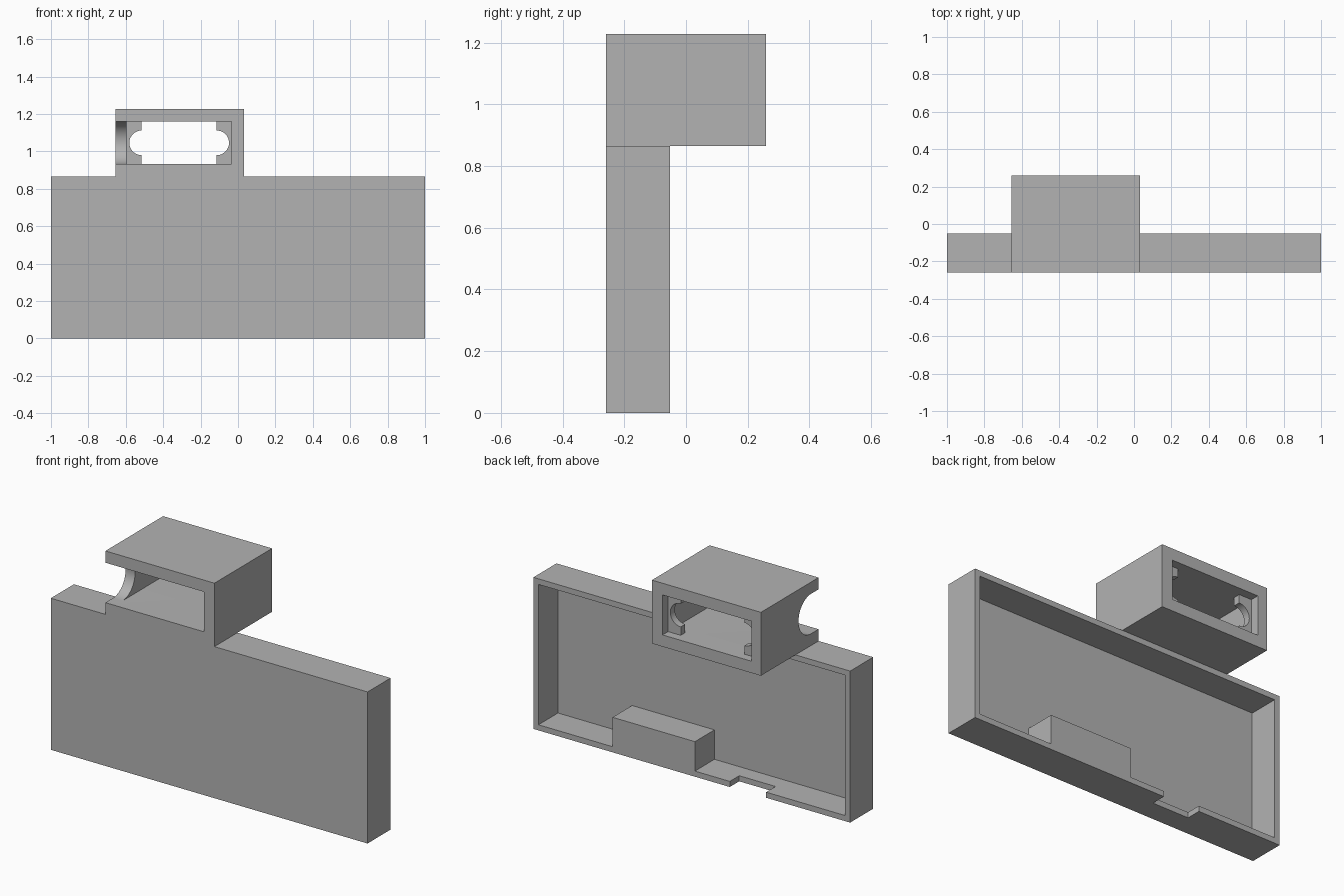
import bpy
import bmesh
import math

cube = bpy.data.objects.get("Cube")
if cube:
    bpy.data.objects.remove(cube, do_unlink=True)

grey = bpy.data.materials.new("matte grey")
grey.use_nodes = True
colour = (0.45, 0.45, 0.45, 1)
grey.diffuse_color = colour
grey.node_tree.nodes["Principled BSDF"].inputs["Base Color"].default_value = colour


def prism(name, points, direction):
    """Extrude a flat outline along a direction into a closed solid."""
    bm = bmesh.new()
    face = bm.faces.new([bm.verts.new(p) for p in points])
    ext = bmesh.ops.extrude_face_region(bm, geom=[face])
    verts = [v for v in ext["geom"] if isinstance(v, bmesh.types.BMVert)]
    bmesh.ops.translate(bm, verts=verts, vec=direction)
    bmesh.ops.recalc_face_normals(bm, faces=bm.faces)
    mesh = bpy.data.meshes.new(name)
    bm.to_mesh(mesh)
    bm.free()
    mesh.materials.append(grey)
    obj = bpy.data.objects.new(name, mesh)
    bpy.context.collection.objects.link(obj)
    return obj


def box(name, x0, x1, y0, y1, z0, z1):
    outline = [(x0, y0, z0), (x1, y0, z0), (x1, y0, z1), (x0, y0, z1)]
    return prism(name, outline, (0, y1 - y0, 0))


def cut(target, cutter):
    mod = target.modifiers.new("cut", "BOOLEAN")
    mod.operation = "DIFFERENCE"
    mod.solver = "EXACT"
    mod.object = cutter
    bpy.context.view_layer.objects.active = target
    bpy.ops.object.modifier_apply(modifier=mod.name)
    bpy.data.objects.remove(cutter, do_unlink=True)


def half_circle(radius, steps=24):
    """Offsets (out, up) of a half circle, from top to bottom."""
    angles = [math.pi * (0.5 - i / steps) for i in range(steps + 1)]
    return [(radius * math.cos(a), radius * math.sin(a)) for a in angles]


def shade(obj):
    bpy.ops.object.select_all(action="DESELECT")
    obj.select_set(True)
    bpy.context.view_layer.objects.active = obj
    bpy.ops.object.shade_smooth_by_angle(angle=math.radians(30))


FRONT, TRAY_BACK, BACK = -0.26, -0.052, 0.26
TRAY_TOP, TOP = 0.865, 1.227
THIN, THICK = 0.032, 0.067
LEFT, RIGHT = 0.033, -0.655

# Shallow tray, open at the back, with a notch in its lower rim
tray = box("tray", -1, 1, FRONT, TRAY_BACK, 0, TRAY_TOP)
cut(tray, box("tray_cutter", THIN - 1, 1 - THIN, FRONT + THIN, 0.1,
              THIN, TRAY_TOP - THIN))
cut(tray, box("notch_cutter", -0.47, -0.24, TRAY_BACK - 0.085, 0.1, -0.1, 0.1))

# Solid block on the tray floor
box("inner_block", -0.02, 0.5, FRONT + THIN, TRAY_BACK, THIN, 0.2)

# Sleeve on top, open front to back
sleeve = box("sleeve", RIGHT, LEFT, FRONT, BACK, TRAY_TOP, TOP)
in_left, in_right = LEFT - THICK, RIGHT + 0.06
low, high = TRAY_TOP + THICK, TOP - THICK
mid, radius = (low + high) / 2, (high - low) / 2
cut(sleeve, box("sleeve_cutter", in_right, in_left, -0.5, 0.5, low, high))

# Rounded slot through the side wall at the front
arc = [(RIGHT - 0.1, FRONT + 0.067 + y, mid + z) for y, z in half_circle(radius)]
outline = [(RIGHT - 0.1, -0.5, high)] + arc + [(RIGHT - 0.1, -0.5, low)]
cut(sleeve, prism("slot_cutter", outline, (0.25, 0, 0)))
shade(sleeve)

# Ribs with a half-round bite, one against each side wall
RIB, BITE, RIB_BACK = 0.08, 0.066, BACK - 0.05
for name, wall, side in (("left_rib", in_left, 1), ("right_rib", in_right, -1)):
    edge = wall - side * RIB
    bite = [(edge + side * x, RIB_BACK, mid + z) for x, z in half_circle(BITE)]
    outline = ([(wall, RIB_BACK, high), (edge, RIB_BACK, high)] + bite
               + [(edge, RIB_BACK, low), (wall, RIB_BACK, low)])
    shade(prism(name, outline, (0, -0.04, 0)))
